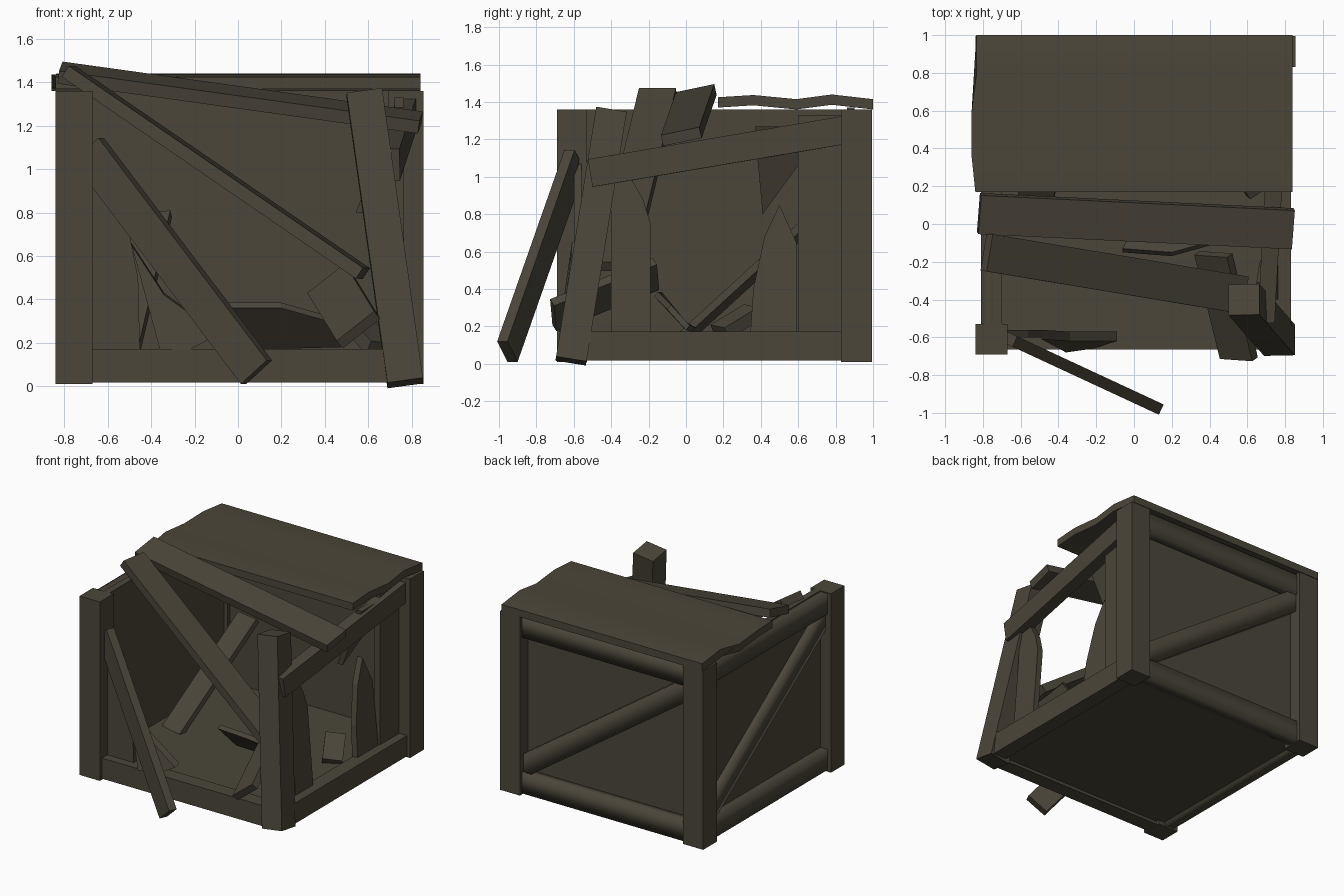
import bpy, bmesh
from mathutils import Vector

if "Cube" in bpy.data.objects:
    bpy.data.objects.remove(bpy.data.objects["Cube"])

wood = bpy.data.materials.new("weathered_wood")
wood.diffuse_color = (0.070, 0.061, 0.041, 1)
wood.use_nodes = True
wood.node_tree.nodes["Principled BSDF"].inputs["Base Color"].default_value = wood.diffuse_color


def finish(name, bm, smooth=None):
    bmesh.ops.recalc_face_normals(bm, faces=bm.faces[:])
    if smooth:
        for f in bm.faces:
            f.smooth = smooth(f)
    me = bpy.data.meshes.new(name)
    bm.to_mesh(me)
    bm.free()
    me.materials.append(wood)
    ob = bpy.data.objects.new(name, me)
    bpy.context.collection.objects.link(ob)
    return ob


def plank(name, p0, p1, width, thick, wdir, soft=False):
    """Board running from p0 to p1, its width lying along wdir."""
    p0, p1 = Vector(p0), Vector(p1)
    d = (p1 - p0).normalized()
    w = Vector(wdir)
    w = (w - d * w.dot(d)).normalized()
    n = d.cross(w)
    bm = bmesh.new()
    rings = [[bm.verts.new(p + w * a * width / 2 + n * b * thick / 2)
              for a, b in ((-1, -1), (1, -1), (1, 1), (-1, 1))] for p in (p0, p1)]
    for r in rings:
        bm.faces.new(r)
    for i in range(4):
        j = (i + 1) % 4
        bm.faces.new((rings[0][i], rings[0][j], rings[1][j], rings[1][i]))
    bm.normal_update()
    return finish(name, bm, (lambda f: abs(f.normal.dot(d)) < 0.5) if soft else None)


def box(name, lo, hi):
    c = [(a + b) / 2 for a, b in zip(lo, hi)]
    return plank(name, (c[0], c[1], lo[2]), (c[0], c[1], hi[2]),
                 hi[0] - lo[0], hi[1] - lo[1], (1, 0, 0))


def shard(name, pts, push, smooth=None):
    """Outline extruded along push."""
    bm = bmesh.new()
    f = bm.faces.new([bm.verts.new(p) for p in pts])
    r = bmesh.ops.extrude_face_region(bm, geom=[f], use_keep_orig=True)
    bmesh.ops.translate(bm, vec=push,
                        verts=[v for v in r["geom"] if isinstance(v, bmesh.types.BMVert)])
    return finish(name, bm, smooth)


# Corner posts, the front right one leaning inward
box("post_front_left", (-0.84, -0.69, 0.01), (-0.67, -0.53, 1.36))
box("post_back_left", (-0.84, 0.83, 0.01), (-0.67, 0.995, 1.36))
box("post_back_right", (0.69, 0.83, 0.01), (0.855, 0.995, 1.36))
plank("post_front_right_leaning", (0.77, -0.615, 0.015), (0.582, -0.40, 1.35),
      0.165, 0.165, (1, 0, 0))

# Floor and the two whole walls
box("floor", (-0.78, -0.64, 0.04), (0.80, 0.93, 0.165))
box("back_wall", (-0.72, 0.86, 0.05), (0.74, 0.90, 1.37))
box("left_wall", (-0.75, -0.58, 0.05), (-0.70, 0.88, 1.36))

# Rails, the upper right one broken loose
Z = (0, 0, 1)
for label, z in (("lower", 0.095), ("upper", 1.27)):
    plank(label + "_rail_back", (-0.68, 0.925, z), (0.70, 0.925, z), 0.155, 0.09, Z, True)
    plank(label + "_rail_left", (-0.765, -0.54, z + 0.005), (-0.765, 0.84, z + 0.005),
          0.155, 0.09, Z, True)
plank("lower_rail_front", (-0.68, -0.61, 0.095), (0.70, -0.61, 0.095), 0.155, 0.11, Z)
plank("lower_rail_right", (0.775, -0.54, 0.095), (0.775, 0.84, 0.095), 0.155, 0.11, Z)
plank("upper_rail_right_fallen", (0.775, 0.85, 1.25), (0.70, -0.51, 1.02), 0.15, 0.09, Z)

# Diagonal braces
plank("brace_back", (0.70, 0.92, 0.21), (-0.69, 0.92, 1.17), 0.15, 0.07, Z, True)
plank("brace_left", (-0.76, 0.85, 0.20), (-0.76, -0.55, 1.18), 0.15, 0.07, Z, True)

# Wavy lid covering the back half
top = [(0.17, 1.425), (0.36, 1.437), (0.59, 1.415), (0.78, 1.44), (1.0, 1.415)]
left = [-0.84, -0.86, -0.86, -0.835, -0.835]
lid = [(0, y, z) for y, z in top] + [(0, y, z - 0.055) for y, z in reversed(top)]
ob = shard("lid", lid, (1, 0, 0), lambda f: abs(f.normal.z) > 0.8)
xs = {round(y, 2): x for (y, z), x in zip(top, left)}
for v in ob.data.vertices:
    v.co.x = 0.84 if v.co.x > 0.5 else xs[round(v.co.y, 2)]

# Loose boards
plank("lid_board_loose", (-0.82, 0.055, 1.445), (0.84, -0.025, 1.215), 0.21, 0.06, (0, 1, 0.22))
plank("lid_board_fallen", (-0.78, -0.15, 1.45), (0.575, -0.375, 0.52), 0.2, 0.06, (0, 1, 0.1))
plank("front_board_fallen", (-0.69, -0.595, 1.09), (0.085, -0.955, 0.065), 0.17, 0.06,
      (0.79, -0.367, 0.73))
plank("board_over_front_rail", (0.555, -0.71, 0.26), (0.42, -0.16, 0.48), 0.22, 0.05,
      (0.77, 0, 0.64))
plank("board_inside", (-0.55, 0.0, 0.15), (-0.40, 0.70, 0.79), 0.19, 0.04, (1, -0.2, 0.1))
plank("offcut_inside", (0.66, 0.18, 0.17), (0.56, 0.36, 0.28), 0.14, 0.07, (1, 1, 0))

# Broken planks left standing on the right side
def right_piece(name, yz, x_at):
    shard(name, [(x_at(z), y, z) for y, z in yz], (0.045, 0, 0))

right_piece("right_plank_whole", [(0.60, 0.1), (0.84, 0.1), (0.84, 1.33), (0.60, 1.33)],
            lambda z: 0.72)
right_piece("right_stub_front", [(-0.40, 0.1), (-0.19, 0.1), (-0.19, 0.75), (-0.23, 0.88),
                                 (-0.31, 1.02), (-0.40, 0.96)], lambda z: 0.73 - 0.08 * z)
right_piece("right_stub_back", [(0.34, 0.1), (0.59, 0.1), (0.59, 0.65), (0.50, 0.85),
                                (0.42, 0.68), (0.36, 0.4)], lambda z: 0.73 - 0.1 * z)
right_piece("right_stub_upper", [(0.37, 1.27), (0.60, 1.27), (0.60, 1.06), (0.41, 0.80),
                                 (0.38, 1.12)], lambda z: 0.73 - 0.4 * (1.27 - z))

# Broken planks left on the front
shard("front_stub", [(-0.68, -0.60, 0.1), (-0.45, -0.60, 0.1), (-0.46, -0.60, 0.5),
                     (-0.50, -0.60, 0.7), (-0.56, -0.60, 0.95), (-0.68, -0.60, 1.08)],
      (0, 0.04, 0))
shard("front_splinter", [(-0.36, -0.68, 0.17), (-0.22, -0.66, 0.17), (-0.09, -0.62, 0.24),
                         (-0.34, -0.62, 0.42), (-0.49, -0.61, 0.65)], (0, 0.05, 0.01))

# Splinter tipped up from the floor
shard("floor_splinter", [(-0.06, -0.15, 0.36), (0.20, -0.17, 0.36), (0.45, -0.10, 0.29),
                         (0.48, 0.00, 0.18), (0.10, 0.03, 0.17), (0.00, -0.02, 0.20)],
      (0, 0.02, 0.025))
